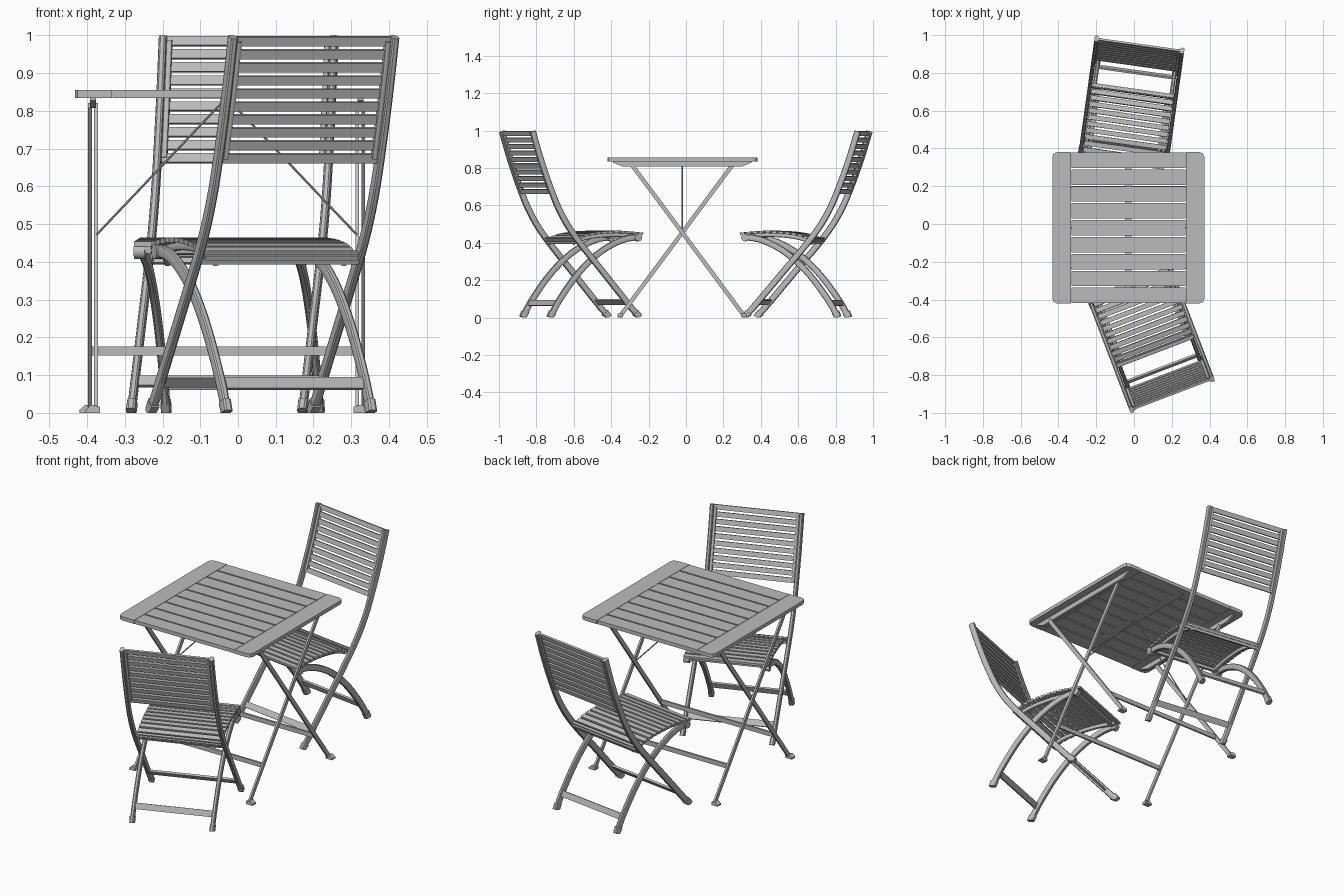
import bpy, bmesh, math
from mathutils import Matrix, Vector

if "Cube" in bpy.data.objects:
    bpy.data.objects.remove(bpy.data.objects["Cube"])

grey = bpy.data.materials.new("plain grey")
grey.diffuse_color = (0.5, 0.5, 0.5, 1)
grey.use_nodes = True
grey.node_tree.nodes["Principled BSDF"].inputs["Base Color"].default_value = grey.diffuse_color


def finish(bm, name, mat=None, smooth=False):
    bmesh.ops.recalc_face_normals(bm, faces=bm.faces)
    me = bpy.data.meshes.new(name)
    bm.to_mesh(me)
    bm.free()
    me.materials.append(grey)
    ob = bpy.data.objects.new(name, me)
    bpy.context.collection.objects.link(ob)
    if mat:
        ob.matrix_world = mat
    if smooth:
        bpy.ops.object.select_all(action='DESELECT')
        ob.select_set(True)
        bpy.context.view_layer.objects.active = ob
        bpy.ops.object.shade_smooth_by_angle(angle=math.radians(35))
    return ob


def box(bm, c, size, rx=0.0):
    m = Matrix.Translation(c) @ Matrix.Rotation(rx, 4, 'X') @ Matrix.Diagonal((*size, 1))
    bmesh.ops.create_cube(bm, size=1, matrix=m)


def prism(bm, pts, offset):
    lo = [bm.verts.new(p) for p in pts]
    hi = [bm.verts.new(Vector(p) + Vector(offset)) for p in pts]
    n = len(pts)
    bm.faces.new(lo)
    bm.faces.new(hi)
    for i in range(n):
        bm.faces.new((lo[i], lo[(i + 1) % n], hi[(i + 1) % n], hi[i]))


def curve(pts, steps=5):
    """Catmull-Rom samples through 2D points."""
    p = [Vector(q) for q in pts]
    p = [2 * p[0] - p[1]] + p + [2 * p[-1] - p[-2]]
    out = []
    for i in range(1, len(p) - 2):
        a, b, c, d = p[i - 1:i + 3]
        for k in range(steps):
            t = k / steps
            out.append(0.5 * (2 * b + (c - a) * t + (2 * a - 5 * b + 4 * c - d) * t * t
                              + (3 * b - a - 3 * c + d) * t ** 3))
    return out + [p[-2]]


def sweep(bm, path, x, w, t):
    """Rounded bar following a path in the y-z plane, kept above the ground."""
    rings = []
    for i, p in enumerate(path):
        tan = (path[min(i + 1, len(path) - 1)] - path[max(i - 1, 0)]).normalized()
        nor = Vector((-tan.y, tan.x))
        ring = []
        for k in range(12):
            a = (k + 0.5) * math.tau / 12
            cx, cy = math.cos(a), math.sin(a)
            sx = math.copysign(abs(cx) ** 0.6, cx) * w / 2
            q = p + nor * math.copysign(abs(cy) ** 0.6, cy) * t / 2
            ring.append(bm.verts.new((x + sx, q.x, max(q.y, 0))))
        rings.append(ring)
    for r, s in zip(rings, rings[1:]):
        for k in range(12):
            bm.faces.new((r[k], r[(k + 1) % 12], s[(k + 1) % 12], s[k]))
    bm.faces.new(rings[0])
    bm.faces.new(rings[-1])


def at(path, f):
    """Point and slope angle at fraction f of a path's length."""
    lens = [(b - a).length for a, b in zip(path, path[1:])]
    s = f * sum(lens)
    for a, b, l in zip(path, path[1:], lens):
        if s <= l + 1e-6:
            return a.lerp(b, s / l), math.atan2(b.y - a.y, b.x - a.x)
        s -= l


# Chair side profiles: (distance forward from the back, height)
POST = curve([(.017, .996), (.062, .85), (.12, .69), (.178, .56), (.263, .43), (.438, .222), (.626, 0)])
BACK = curve([(.021, .985), (.062, .85), (.122, .675)])
LEG = curve([(.127, 0), (.17, .08), (.26, .205), (.35, .3), (.44, .368), (.54, .415), (.63, .432)])
SEAT = curve([(.265, .415), (.33, .44), (.42, .454), (.53, .458), (.642, .449)])


def chair(label, loc, deg):
    m = Matrix.Translation(loc) @ Matrix.Rotation(math.radians(deg), 4, 'Z')
    # long posts and crossing curved legs, with foot caps
    posts, legs, caps, strips, rails = [bmesh.new() for _ in range(5)]
    for s in (-1, 1):
        sweep(posts, POST, s * .229, .022, .034)
        sweep(legs, LEG, s * .205, .022, .034)
        sweep(caps, [Vector((.604, .027)), Vector((.626, 0))], s * .229, .027, .042)
        sweep(caps, [Vector((.127, 0)), Vector((.14, .03))], s * .205, .027, .042)
        sweep(strips, BACK, s * .211, .016, .022)
        sweep(rails, [p - Vector((0, .016)) for p in SEAT], s * .182, .018, .022)
        bmesh.ops.create_cone(rails, cap_ends=True, segments=16, radius1=.02, radius2=.02, depth=.03,
                              matrix=Matrix.Translation((s * .205, .627, .428))
                              @ Matrix.Rotation(math.pi / 2, 4, 'Y'))
    finish(posts, label + " long posts", m, True)
    finish(legs, label + " curved legs", m, True)
    finish(caps, label + " foot caps", m, True)
    finish(strips, label + " back side strips", m, True)
    finish(rails, label + " seat rails", m, True)
    # back slats
    bm = bmesh.new()
    for i in range(10):
        p, a = at(BACK, i / 9)
        box(bm, (0, p.x, p.y), (.44, .025, .011), a)
    finish(bm, label + " back slats", m)
    # seat slats
    bm = bmesh.new()
    for i in range(12):
        p, a = at(SEAT, i / 11)
        box(bm, (0, p.x, p.y), (.434, .025, .013), a)
    finish(bm, label + " seat slats", m)
    # cross bars
    bm = bmesh.new()
    box(bm, (0, .268, .412), (.445, .014, .034), .3)
    box(bm, (0, .163, .078), (.405, .011, .032), -.4)
    box(bm, (0, .556, .083), (.445, .011, .032), .65)
    box(bm, (0, .62, .43), (.405, .016, .016))
    finish(bm, label + " cross bars", m)


chair("front chair", (.2065, -.9175, 0), 20.9)
chair("back chair", (.031, .966, 0), 172)

# Table, built about its own centre
T = Matrix.Translation((-.03, -.02, 0))
bm = bmesh.new()
for s in (-1, 1):
    pts = [(.304, -.401), (.376, -.401), (.395, -.393), (.402, -.376),
           (.402, .376), (.395, .393), (.376, .401), (.304, .401)]
    prism(bm, [(s * x, y, .835) for x, y in pts], (0, 0, .02))
finish(bm, "table end boards", T)

bm = bmesh.new()
for i in range(9):
    box(bm, (0, (i - 4) * .0895, .845), (.604, .0815, .02))
finish(bm, "table slats", T)

bm = bmesh.new()
for s in (-1, 1):
    pts = [(-.37, .835), (-.37, .828), (-.32, .808), (.32, .808), (.37, .828), (.37, .835)]
    prism(bm, [(s * .354 - .008, y, z) for y, z in pts], (.016, 0, 0))
box(bm, (0, 0, .832), (.035, .74, .006))
finish(bm, "table under rails", T)

# crossing table legs: one frame wider than the other
legs, feet, bars = bmesh.new(), bmesh.new(), bmesh.new()
for d, half in ((1, .362), (-1, .346)):
    a, b = Vector((-d * .268, .815)), Vector((d * .332, .008))
    mid, v = (a + b) / 2, b - a
    for s in (-1, 1):
        box(legs, (s * half, mid.x, mid.y), (.010, v.length, .022), math.atan2(v.y, v.x))
        pts = [(-.018, 0), (.02, 0), (.02, .008), (.004, .022), (-.018, .016)]
        prism(feet, [(s * (half + .008 + x), d * .332 - .015, z) for x, z in pts], (0, .03, 0))
    p = a.lerp(b, .806)
    box(bars, (0, p.x, p.y), (2 * half, .01, .024))
finish(legs, "table legs", T)
finish(feet, "table feet", T)
finish(bars, "table stretchers", T)

# thin diagonal braces from the leg crossing to the underside
bm = bmesh.new()
for s in (-1, 1):
    a, b = Vector((s * .345, 0, .472)), Vector((s * .01, 0, .825))
    v = b - a
    m = Matrix.Translation((a + b) / 2) @ v.to_track_quat('Z', 'Y').to_matrix().to_4x4()
    bmesh.ops.create_cone(bm, cap_ends=True, segments=8, radius1=.003, radius2=.003,
                          depth=v.length, matrix=m)
finish(bm, "table braces", T, True)
